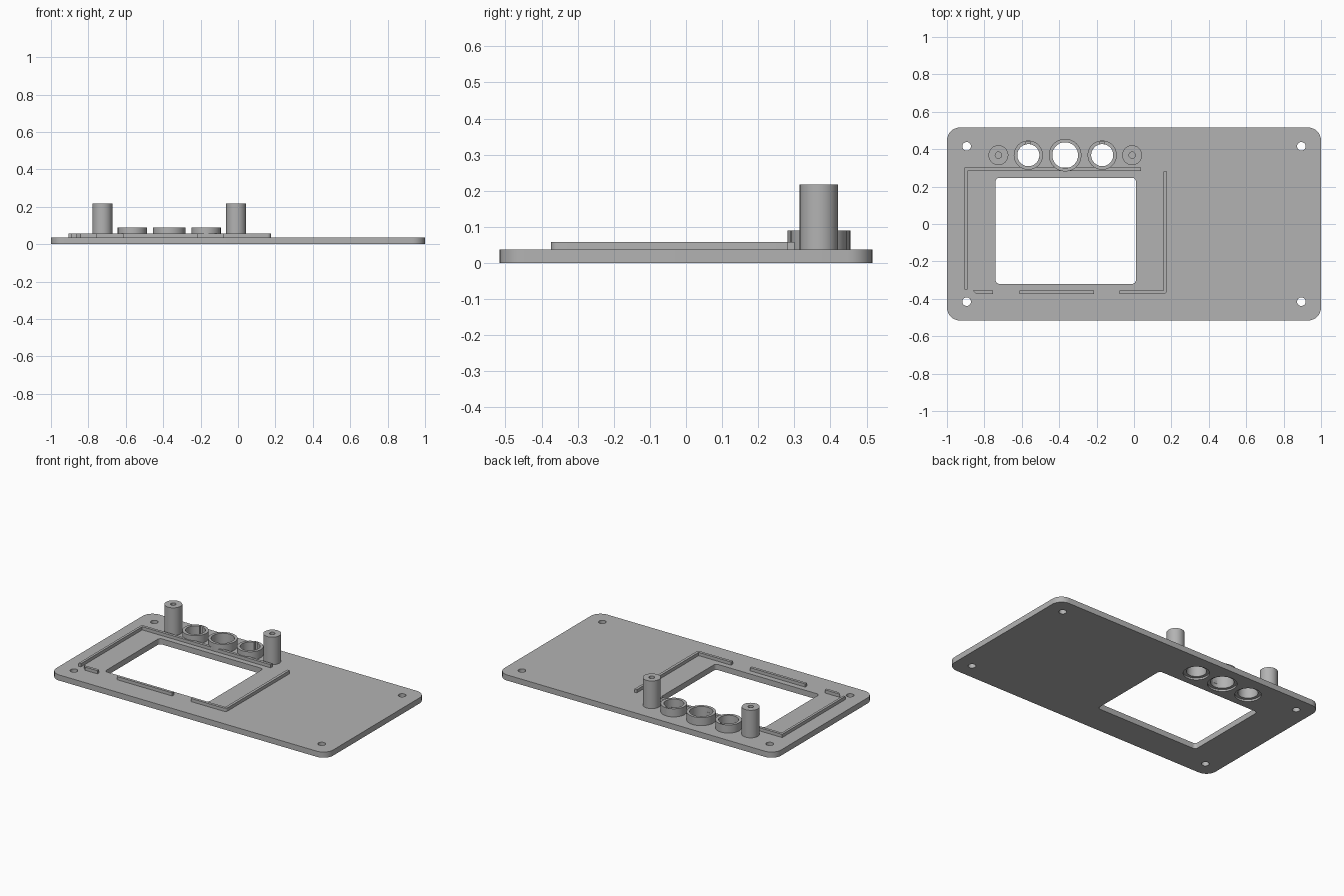
import bpy, bmesh
from math import cos, sin, pi, radians, sqrt
from mathutils import Vector

if "Cube" in bpy.data.objects:
    bpy.data.objects.remove(bpy.data.objects["Cube"])

grey = bpy.data.materials.new("plain grey")
grey.use_nodes = True
colour = (0.45, 0.45, 0.45, 1)
grey.diffuse_color = colour
grey.node_tree.nodes["Principled BSDF"].inputs["Base Color"].default_value = colour

PLATE_TOP = 0.037
RIB_TOP = 0.058
ROW_Y = 0.368


def circle(x, y, r, n=48):
    return [(x + r * cos(2 * pi * i / n), y + r * sin(2 * pi * i / n)) for i in range(n)]


def rounded_rect(x0, x1, y0, y1, r, n=8):
    pts = []
    for k, (cx, cy) in enumerate([(x1 - r, y1 - r), (x0 + r, y1 - r),
                                  (x0 + r, y0 + r), (x1 - r, y0 + r)]):
        for i in range(n + 1):
            a = (k + i / n) * pi / 2
            pts.append((cx + r * cos(a), cy + r * sin(a)))
    return pts


def keyed_circle(x, y, r, half=0.012, depth=0.012, n=48):
    """Circle with a small square keyway at the back (+y)."""
    a0 = pi / 2 + half / r
    span = 2 * pi - 2 * half / r
    pts = [(x + r * cos(a0 + span * i / n), y + r * sin(a0 + span * i / n)) for i in range(n + 1)]
    return pts + [(x + half, y + r + depth), (x - half, y + r + depth)]


def prism(name, loops, z0, z1):
    """Extrude an outline, with further loops as holes, from z0 to z1."""
    bm = bmesh.new()
    edges = []
    for loop in loops:
        vs = [bm.verts.new((x, y, z0)) for x, y in loop]
        edges += [bm.edges.new((vs[i - 1], vs[i])) for i in range(len(vs))]
    bmesh.ops.triangle_fill(bm, edges=edges, use_beauty=True, normal=(0, 0, 1))
    ext = bmesh.ops.extrude_face_region(bm, geom=bm.faces[:], use_keep_orig=True)
    top = [g for g in ext["geom"] if isinstance(g, bmesh.types.BMVert)]
    bmesh.ops.translate(bm, verts=top, vec=Vector((0, 0, z1 - z0)))
    bmesh.ops.recalc_face_normals(bm, faces=bm.faces[:])
    mesh = bpy.data.meshes.new(name)
    bm.to_mesh(mesh)
    bm.free()
    mesh.materials.append(grey)
    ob = bpy.data.objects.new(name, mesh)
    bpy.context.collection.objects.link(ob)
    return ob


def activate(ob):
    bpy.ops.object.select_all(action='DESELECT')
    ob.select_set(True)
    bpy.context.view_layer.objects.active = ob


# Openings: centre x, hole radius, collar radius, whether keyed
collars = [("left_collar", -0.17, 0.059, 0.078, True),
           ("middle_collar", -0.368, 0.069, 0.087, False),
           ("right_collar", -0.565, 0.059, 0.078, True)]

# Base plate with window, screw holes and round openings
loops = [rounded_rect(-1, 1, -0.516, 0.516, 0.07),
         rounded_rect(-0.74, 0.01, -0.32, 0.247, 0.02)]
loops += [circle(sx * 0.895, sy * 0.415, 0.023, 24) for sx in (-1, 1) for sy in (-1, 1)]
loops += [circle(x, ROW_Y, r) for _, x, r, _, _ in collars]
plate = prism("face_plate", loops, 0, PLATE_TOP)

# Shallow recess around each round opening on the underside
for _, x, _, outer, _ in collars:
    cutter = prism("recess_cutter", [circle(x, ROW_Y, outer)], -0.02, 0.012)
    cutter.hide_render = True
    mod = plate.modifiers.new("recess", 'BOOLEAN')
    mod.operation = 'DIFFERENCE'
    mod.solver = 'EXACT'
    mod.object = cutter
    activate(plate)
    bpy.ops.object.modifier_apply(modifier=mod.name)
    bpy.data.objects.remove(cutter)

# Collars standing around the openings
parts = [plate]
for name, x, r, outer, keyed in collars:
    bore = keyed_circle(x, ROW_Y, r) if keyed else circle(x, ROW_Y, r)
    parts.append(prism(name, [circle(x, ROW_Y, outer), bore], PLATE_TOP, 0.09))

# Screw posts with blind bores
for name, x in (("left_post", -0.01), ("right_post", -0.725)):
    parts.append(prism(name, [circle(x, ROW_Y, 0.053), circle(x, ROW_Y, 0.017, 24)],
                       PLATE_TOP, 0.217))

# Locating ribs around the window
corner = [(0.156 + 0.02 * sin(a), -0.354 - 0.02 * cos(a))
          for a in (radians(15 * i) for i in range(7))]
ribs = {
    "back_right_rib": [(-0.906, -0.35), (-0.89, -0.35), (-0.89, 0.283),
                       (0.038, 0.283), (0.038, 0.301), (-0.906, 0.301)],
    "front_left_rib": [(-0.077, -0.374)] + corner +
                      [(0.176, 0.282), (0.158, 0.282), (0.158, -0.356), (-0.077, -0.356)],
    "front_middle_rib": [(-0.612, -0.374), (-0.214, -0.374), (-0.214, -0.356), (-0.612, -0.356)],
    "front_right_rib": [(-0.842, -0.374), (-0.754, -0.374), (-0.754, -0.356), (-0.863, -0.356)],
}
for name, outline in ribs.items():
    parts.append(prism(name, [outline], PLATE_TOP, RIB_TOP))

for ob in parts:
    activate(ob)
    bpy.ops.object.shade_smooth_by_angle(angle=radians(30))
